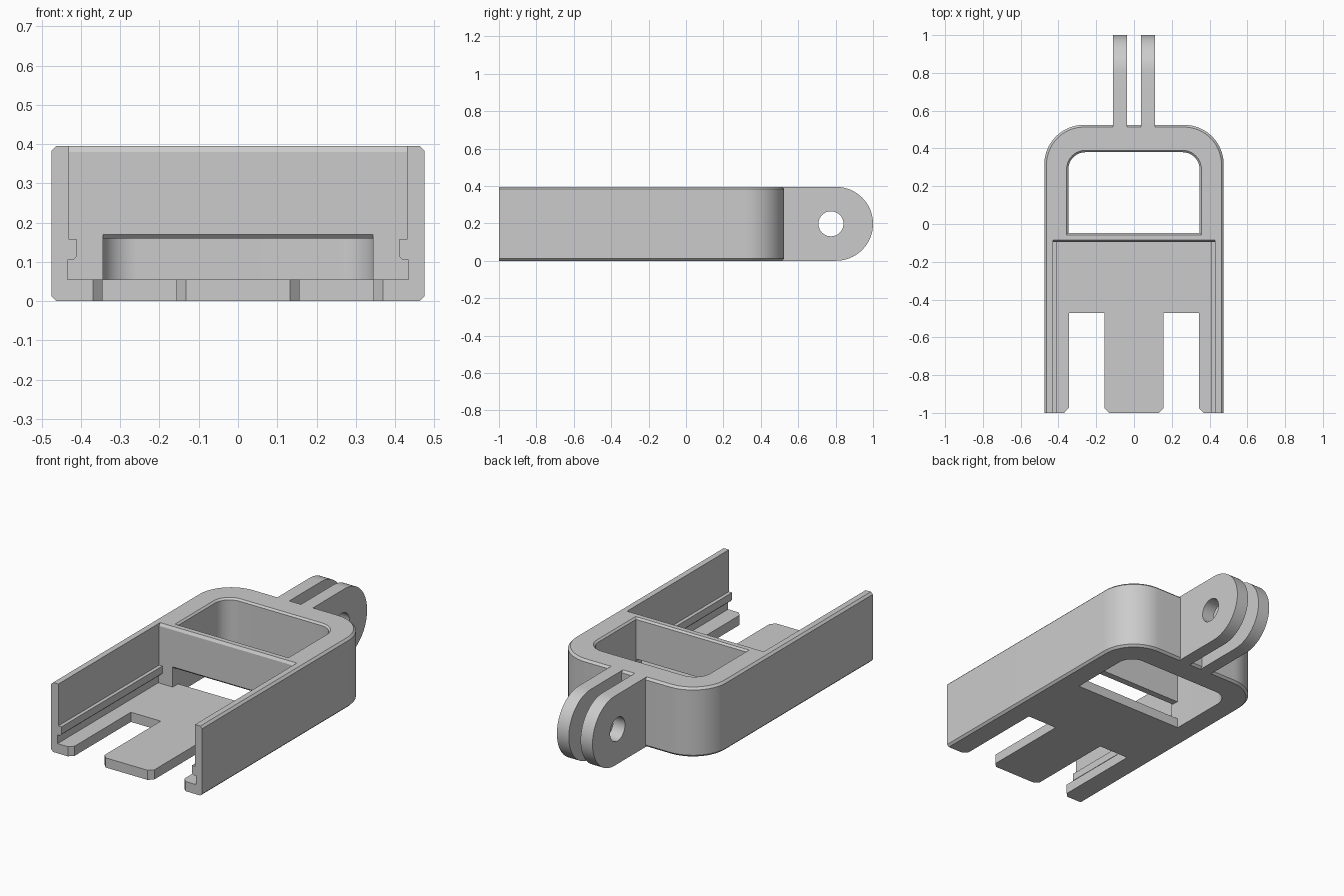
import bpy
import bmesh
from math import sin, cos, pi

cube = bpy.data.objects.get("Cube")
if cube:
    bpy.data.objects.remove(cube, do_unlink=True)

grey = bpy.data.materials.new("light grey plastic")
grey.use_nodes = True
colour = (0.6, 0.6, 0.6, 1)
grey.diffuse_color = colour
grey.node_tree.nodes["Principled BSDF"].inputs["Base Color"].default_value = colour

HALF, BACK, FRONT, TOP = 0.475, 0.525, -1.0, 0.395
EDGE = 0.012


def loft(name, rings):
    """Solid through a stack of matching closed rings."""
    bm = bmesh.new()
    loops = [[bm.verts.new(p) for p in ring] for ring in rings]
    count = len(loops[0])
    for a, b in zip(loops, loops[1:]):
        for i in range(count):
            j = (i + 1) % count
            bm.faces.new((a[i], a[j], b[j], b[i]))
    bm.faces.new(loops[0])
    bm.faces.new(loops[-1])
    bmesh.ops.recalc_face_normals(bm, faces=bm.faces)
    mesh = bpy.data.meshes.new(name)
    bm.to_mesh(mesh)
    bm.free()
    obj = bpy.data.objects.new(name, mesh)
    bpy.context.collection.objects.link(obj)
    mesh.materials.append(grey)
    return obj


def arc(cx, cy, r, start, end, steps=16):
    angles = [start + (end - start) * i / steps for i in range(steps + 1)]
    return [(cx + r * cos(a), cy + r * sin(a)) for a in angles]


def arch(half, front, back, r, z):
    """Rectangle whose two back corners are rounded."""
    right = arc(half - r, back - r, r, 0, pi / 2)
    left = arc(r - half, back - r, r, pi / 2, pi)
    return [(x, y, z) for x, y in [(half, front)] + right + left + [(-half, front)]]


def along_x(name, profile, x0, x1):
    return loft(name, [[(x, y, z) for y, z in profile] for x in (x0, x1)])


def along_y(name, profile, y0, y1):
    return loft(name, [[(x, y, z) for x, z in profile] for y in (y0, y1)])


def along_z(name, profile, z0, z1):
    return loft(name, [[(x, y, z) for x, y in profile] for z in (z0, z1)])


def cut(target, cutter):
    cutter.hide_render = True
    mod = target.modifiers.new("cut", "BOOLEAN")
    mod.operation = "DIFFERENCE"
    mod.solver = "EXACT"
    mod.object = cutter
    bpy.context.view_layer.objects.active = target
    bpy.ops.object.modifier_apply(modifier=mod.name)
    bpy.data.objects.remove(cutter, do_unlink=True)


def finish(obj):
    bpy.ops.object.select_all(action="DESELECT")
    obj.select_set(True)
    bpy.context.view_layer.objects.active = obj
    bpy.ops.object.shade_smooth_by_angle()


# Holder body with chamfered top and bottom rims
body = loft("holder_body", [
    arch(HALF - i, FRONT, BACK - i, 0.21 - i, z)
    for i, z in ((EDGE, 0), (0, EDGE), (0, TOP - EDGE), (EDGE, TOP))])

# Rear window, flared at the top rim
cut(body, loft("window_cutter", [
    arch(0.347 + i, -0.047 - i, 0.38 + i, 0.09 + i, z)
    for i, z in ((0, -0.1), (0, TOP - 0.01), (0.01, TOP), (0.01, TOP + 0.1))]))

# Open channel with a small retaining rail on each wall
wall = [(0.435, 0.055), (0.435, 0.105), (0.42, 0.105), (0.41, 0.115),
        (0.41, 0.157), (0.43, 0.157), (0.43, 0.5)]
cut(body, along_y("channel_cutter",
                  wall + [(-x, z) for x, z in reversed(wall)], -1.1, -0.095))

# Crossbar: top edge chamfer, and passage beneath with a chamfered lip
cut(body, along_x("bar_chamfer_cutter",
                  [(-0.11, 0.38), (-0.095, 0.38), (-0.085, TOP),
                   (-0.085, 0.45), (-0.11, 0.45)], -0.43, 0.43))
cut(body, along_x("passage_cutter",
                  [(-0.12, 0.055), (0.0, 0.055), (0.0, 0.16), (-0.085, 0.16),
                   (-0.095, 0.17), (-0.12, 0.17)], -0.344, 0.344))

# Two floor slots leaving a centre tongue, with clipped front corners
slot = [(0.157, -0.47), (0.157, -0.975), (0.132, -1.0), (0.132, -1.1),
        (0.37, -1.1), (0.37, -1.0), (0.345, -0.975), (0.345, -0.47)]
for side in (-1, 1):
    cut(body, along_z("slot_cutter", [(side * x, y) for x, y in slot], -0.1, 0.08))
finish(body)

# Pair of drilled mounting lugs at the back
R = TOP / 2
lug_profile = [(BACK - EDGE, 0)] + arc(1 - R, R, R, -pi / 2, pi / 2, 32) + [(BACK - EDGE, TOP)]
for side, label in ((1, "left"), (-1, "right")):
    lug = along_x(label + "_mounting_lug", lug_profile, side * 0.037, side * 0.112)
    hole = arc(0.775, R, 0.067, 0, 2 * pi, 40)[:-1]
    cut(lug, along_x("hole_cutter", hole, side * 0.01, side * 0.2))
    finish(lug)
